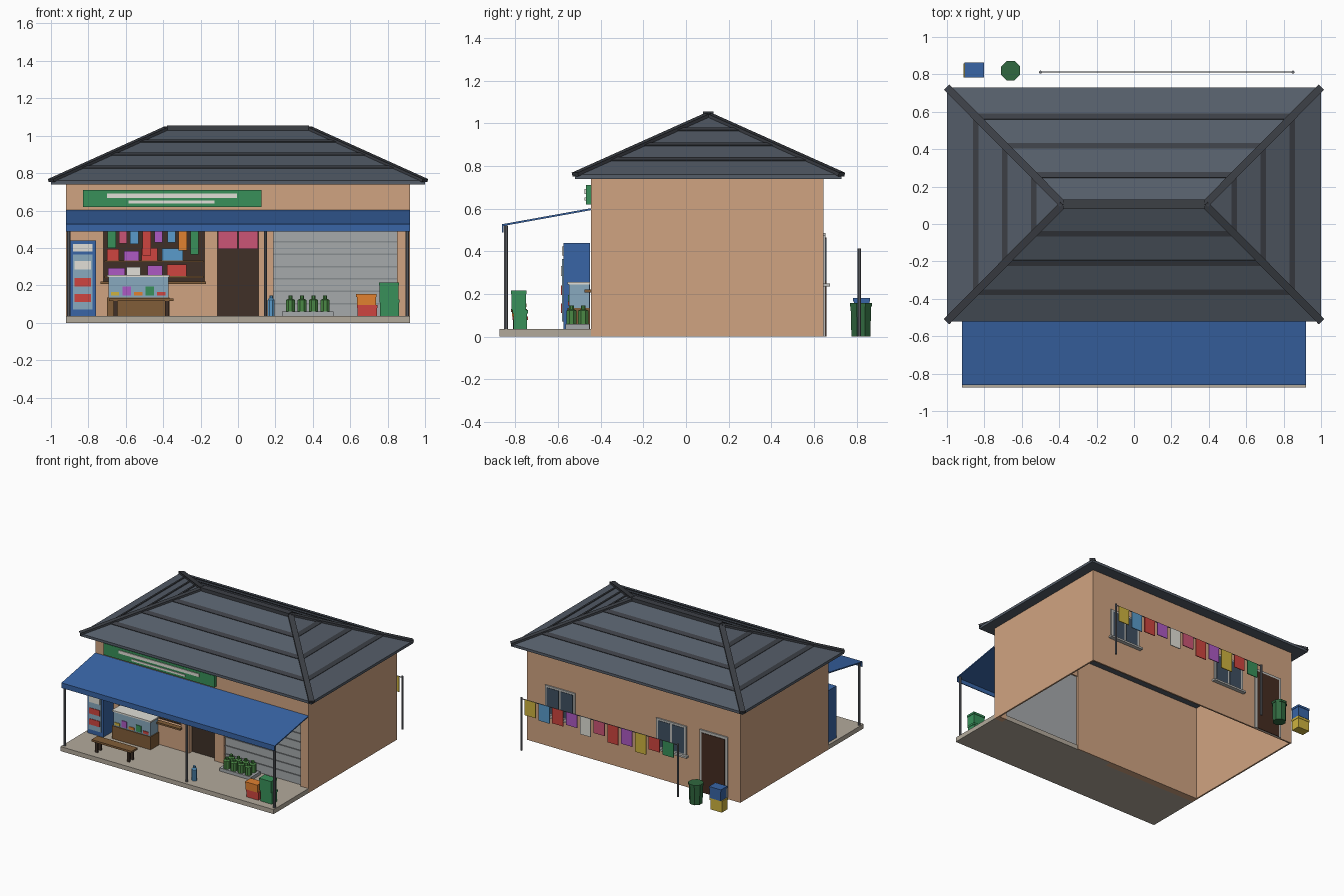
import bpy, bmesh, math
from mathutils import Vector as V

if "Cube" in bpy.data.objects:
    bpy.data.objects.remove(bpy.data.objects["Cube"])

mats = {}
C = dict(wall=(.63,.37,.22), roof=(.09,.11,.14), dark=(.045,.05,.06), slab=(.45,.40,.33),
         blue=(.04,.13,.38), green=(.04,.28,.1), dgreen=(.03,.14,.05), white=(.75,.74,.68),
         wood=(.22,.11,.04), brown=(.05,.03,.02), door=(.06,.025,.015), metal=(.15,.16,.18),
         steel=(.38,.40,.41), slat=(.25,.27,.28), glass=(.25,.4,.52), pane=(.05,.08,.12),
         red=(.62,.06,.05), purple=(.42,.1,.55), sky=(.1,.33,.6), orange=(.75,.22,.03),
         yellow=(.62,.45,.05), pink=(.6,.09,.18), frame=(.5,.5,.48), bottle=(.07,.25,.06))

def mesh(name, verts, faces, col):
    me = bpy.data.meshes.new(name)
    me.from_pydata([tuple(v) for v in verts], [], faces)
    bm = bmesh.new(); bm.from_mesh(me)
    bmesh.ops.recalc_face_normals(bm, faces=bm.faces)
    bm.to_mesh(me); bm.free()
    ob = bpy.data.objects.new(name, me)
    bpy.context.collection.objects.link(ob)
    if col not in mats:
        mats[col] = bpy.data.materials.new(col)
        mats[col].diffuse_color = (*C[col], 1)
    me.materials.append(mats[col])
    return ob

BOX = [(0,1,3,2),(4,6,7,5),(0,4,5,1),(2,3,7,6),(0,2,6,4),(1,5,7,3)]
def box(name, x0, x1, y0, y1, z0, z1, col):
    return mesh(name, [(x,y,z) for x in (x0,x1) for y in (y0,y1) for z in (z0,z1)], BOX, col)

def beam(name, a, b, w, h, up, col):
    a, b, up = V(a), V(b), V(up).normalized()
    s = (b-a).cross(up).normalized()*w/2
    u = s.cross(b-a).normalized()*h/2
    return mesh(name, [p+i*s+j*u for p in (a,b) for i in (-1,1) for j in (-1,1)], BOX, col)

def prism(name, prof, x0, x1, col):
    n = len(prof)
    f = [tuple(range(n)), tuple(range(n, 2*n))] + [(i,(i+1)%n,(i+1)%n+n,i+n) for i in range(n)]
    return mesh(name, [(x,y,z) for x in (x0,x1) for y,z in prof], f, col)

def cyl(name, x, y, rings, n, col):
    # rings: list of (radius, z), stacked
    v = [(x+r*math.cos(2*math.pi*(i+.5)/n), y+r*math.sin(2*math.pi*(i+.5)/n), z) for r,z in rings for i in range(n)]
    f = [(k*n+i, k*n+(i+1)%n, (k+1)*n+(i+1)%n, (k+1)*n+i) for k in range(len(rings)-1) for i in range(n)]
    f += [tuple(range(n)), tuple(range(len(v)-n, len(v)))]
    return mesh(name, v, f, col)

# hollow walls, open underneath
F, R = -.445, -.40
for s, n in ((-1,'left'), (1,'right')):
    box(n+'_wall', min(s*.92,s*.908), max(s*.92,s*.908), F, .645, 0, .75, 'wall')
box('back_wall', -.908, .908, .633, .645, 0, .75, 'wall')
box('recess_back', -.908, .19, R, R+.008, 0, .75, 'wall')
for i, (a,b,c,d) in enumerate([(-.908,-.72,0,.75), (-.72,-.18,0,.215), (-.72,-.18,.55,.75), (-.18,-.11,0,.75),
        (-.11,.11,.52,.75), (.11,.19,0,.75), (.19,.85,.6,.75), (.85,.908,0,.75)]):
    box(f'front_wall_{i}', a, b, F, R, c, d, 'wall')

# hip roof with raised courses and caps
E = [V((x,y,.76)) for x,y in ((-1,-.52),(1,-.52),(1,.73),(-1,.73))]
P = [V((-.38,.105,1.04)), V((.38,.105,1.04))]
mesh('roof', [v-V((0,0,.02)) for v in E]+E+P,
     [(0,1,2,3),(0,1,5,4),(1,2,6,5),(2,3,7,6),(3,0,4,7),(4,5,9,8),(5,6,9),(6,7,8,9),(7,4,8)], 'roof')
for k, (a,b,pa,pb) in enumerate([(0,1,0,1),(1,2,1,1),(2,3,1,0),(3,0,0,0)]):
    nrm = (E[b]-E[a]).cross(P[pa]-E[a])
    for t in (.25,.5,.75):
        beam(f'roof_course_{k}', E[a].lerp(P[pa],t), E[b].lerp(P[pb],t), .032, .01, nrm, 'dark')
    beam(f'hip_cap_{k}', E[a], P[pa], .04, .018, (0,0,1), 'dark')
box('ridge_cap', -.38, .38, .08, .13, 1.025, 1.055, 'dark')

# porch slab, awning, posts
box('porch_slab', -.92, .92, -.875, F, 0, .035, 'slab')
box('recess_floor', -.11, .85, F, R, 0, .035, 'slab')
prism('awning', [(F,.602),(-.862,.527),(-.862,.487),(-.856,.487),(-.856,.519),(F,.593)], -.92, .92, 'blue')
for x in (-.905, .147, .905):
    cyl('awning_post', x, -.843, [(.01,.035),(.01,.522)], 8, 'metal')

# sign with plain bars
box('sign_board', -.83, .125, -.47, F, .62, .71, 'green')
box('sign_bar_upper', -.70, -.005, -.475, -.47, .668, .692, 'white')
box('sign_bar_lower', -.585, -.125, -.475, -.47, .638, .653, 'white')

# shop window with shelves and goods
box('window_back', -.72, -.18, R-.006, R, .215, .55, 'brown')
box('window_sill', -.735, -.17, -.475, F+.01, .207, .22, 'wood')
for z in (.245, .33):
    box('shelf', -.715, -.185, -.438, R-.006, z-.006, z+.004, 'wood')
for z, row in ((.249, [(-.695,-.605,.045,'purple'),(-.595,-.52,.05,'white'),(-.485,-.405,.058,'purple'),(-.38,-.275,.062,'red')]),
               (.334, [(-.70,-.635,.06,'red'),(-.61,-.53,.05,'purple'),(-.515,-.43,.065,'red'),(-.405,-.295,.062,'sky')])):
    for a,b,h,c in row:
        box('shelf_goods', a, b, -.432, R-.01, z, z+h, c)
for x, z, c in [(-.675,.40,'green'),(-.615,.425,'pink'),(-.555,.42,'sky'),(-.488,.36,'red'),(-.425,.43,'purple'),
                (-.355,.43,'sky'),(-.295,.385,'orange'),(-.232,.365,'green')]:
    box('hanging_goods', x-.022, x+.022, -.443, -.433, z, .52, c)
beam('hanging_rail', (-.72,-.438,.522), (-.18,-.438,.522), .008, .008, (0,0,1), 'metal')

# doorway and curtain
box('doorway', -.11, .11, R-.008, R, .035, .52, 'brown')
for x in (-.108, .003):
    box('door_curtain', x, x+.105, -.438, -.43, .395, .515, 'pink')

# roller shutter
box('shutter', .19, .85, -.425, -.41, .035, .6, 'steel')
for i in range(8):
    box('shutter_rib', .19, .85, -.43, -.425, .098+i*.066, .106+i*.066, 'slat')

# drinks fridge
box('fridge', -.895, -.76, -.575, -.45, .035, .44, 'blue')
box('fridge_glass', -.882, -.777, -.581, -.575, .07, .365, 'glass')
box('fridge_header', -.882, -.777, -.581, -.575, .38, .422, 'white')
for z, c in ((.285,'white'), (.195,'red'), (.11,'red')):
    box('fridge_drinks', -.875, -.785, -.585, -.581, z, z+.045, c)

# display counter
box('counter_base', -.70, -.365, -.555, -.45, .035, .135, 'wood')
box('counter_glass', -.692, -.372, -.548, -.452, .135, .245, 'glass')
box('counter_top', -.70, -.365, -.555, -.45, .245, .256, 'white')
for i, c in enumerate(('yellow','purple','orange','green','red')):
    x = -.68+i*.062
    box('counter_goods', x, x+.045, -.553, -.548, .145, .165+.03*(i % 2), c)

# bench
box('bench_seat', -.69, -.345, -.82, -.745, .115, .13, 'wood')
for x in (-.665, -.39):
    for y in (-.812, -.767):
        box('bench_leg', x, x+.02, y, y+.014, .035, .115, 'brown')

# bottles on tray, water bottle
box('bottle_tray', .235, .51, -.565, -.452, .035, .06, 'steel')
for x in (.28, .342, .404, .466):
    for y in (-.537, -.482):
        cyl('bottle', x, y, [(.026,.06),(.026,.122),(.012,.128),(.012,.145)], 8, 'bottle')
cyl('water_bottle', .177, -.79, [(.02,.035),(.02,.122),(.01,.132),(.01,.146)], 8, 'sky')

# crates
def crate(x0, x1, y0, y1, z0, z1, col):
    box('crate', x0, x1, y0, y1, z0, z1-.008, col)
    box('crate_rim', x0-.003, x1+.003, y0-.003, y1+.003, z1-.016, z1, col)
crate(.76, .86, -.81, -.745, .035, .125, 'green')
crate(.757, .857, -.818, -.75, .125, .216, 'green')
crate(.64, .742, -.81, -.745, .035, .095, 'red')
crate(.635, .737, -.815, -.75, .095, .155, 'orange')
crate(-.908, -.808, .785, .855, 0, .09, 'yellow')
crate(-.902, -.805, .787, .86, .09, .18, 'blue')

# rear door and windows
box('rear_door_frame', -.815, -.575, .645, .655, 0, .485, 'frame')
box('rear_door', -.795, -.595, .655, .659, 0, .465, 'door')
for x in (.63, -.33):
    box('rear_window_frame', x-.13, x+.13, .645, .655, .245, .475, 'frame')
    for s in (-1, 1):
        box('rear_window_pane', x+s*.06-.052, x+s*.06+.052, .655, .658, .26, .46, 'pane')
    box('rear_window_sill', x-.145, x+.145, .645, .675, .236, .25, 'frame')

# washing line
for x in (.85, -.5):
    cyl('line_post', x, .812, [(.008,0),(.008,.413)], 8, 'metal')
beam('line', (-.5,.812,.403), (.85,.812,.403), .005, .005, (0,0,1), 'metal')
for i, c in enumerate(('yellow','sky','red','purple','white','pink','red','purple','yellow','red','green')):
    x, h = .775-i*.119, (.12,.13,.12,.1,.14,.1,.14,.12,.15,.1,.11)[i]
    box('washing', x-.047, x+.047, .809, .815, .403-h, .405, c)

# bin
cyl('bin', -.66, .82, [(.048,0),(.052,.14),(.056,.14),(.056,.157)], 8, 'dgreen')

for m in bpy.data.materials:
    if m.users and not m.is_grease_pencil:
        m.use_nodes = True
        m.node_tree.nodes["Principled BSDF"].inputs["Base Color"].default_value = m.diffuse_color
